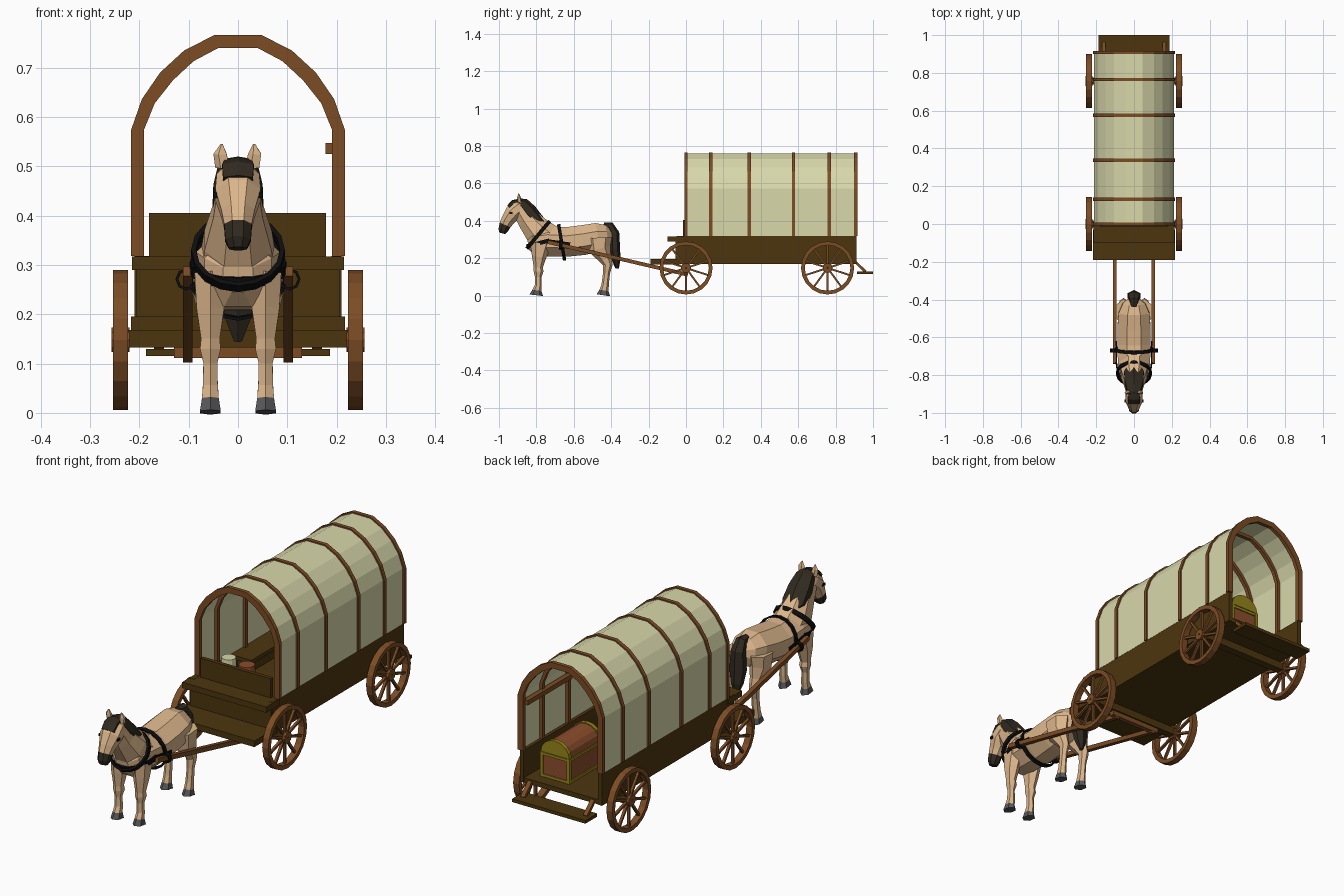
import bpy, bmesh, math
from mathutils import Vector as V

if "Cube" in bpy.data.objects:
    bpy.data.objects.remove(bpy.data.objects["Cube"])


def mat(name, *c):
    m = bpy.data.materials.new(name)
    m.diffuse_color = (*c, 1)
    m.use_nodes = True
    m.node_tree.nodes["Principled BSDF"].inputs["Base Color"].default_value = m.diffuse_color
    return m


TAN = mat("tan_coat", .72, .47, .26)
HAIR = mat("dark_hair", .03, .023, .014)
HOOF = mat("hoof_grey", .1, .1, .105)
LEATHER = mat("black_leather", .004, .004, .004)
PLANK = mat("dark_plank", .072, .036, .004)
WOOD = mat("brown_wood", .2, .072, .018)
CANVAS = mat("canvas", .69, .69, .41)
CHEST = mat("chest_wood", .26, .075, .025)
BRASS = mat("brass_trim", .3, .23, .01)


def make(name, verts, faces, mats, rule=None):
    me = bpy.data.meshes.new(name)
    me.from_pydata([tuple(v) for v in verts], [], faces)
    bm = bmesh.new()
    bm.from_mesh(me)
    bmesh.ops.recalc_face_normals(bm, faces=bm.faces)
    bm.to_mesh(me)
    bm.free()
    for m in mats if isinstance(mats, list) else [mats]:
        me.materials.append(m)
    if rule:
        for p in me.polygons:
            p.material_index = rule(p.center)
    ob = bpy.data.objects.new(name, me)
    bpy.context.collection.objects.link(ob)
    return ob


def skin(name, rings, mats, rule=None, closed=False):
    """Join equal rings of points; cap the ends unless closed."""
    n, k = len(rings[0]), len(rings)
    faces = [(i * n + j, i * n + (j + 1) % n, (i + 1) % k * n + (j + 1) % n, (i + 1) % k * n + j)
             for i in range(k if closed else k - 1) for j in range(n)]
    if not closed:
        faces += [tuple(range(n)), tuple(range((k - 1) * n, k * n))]
    return make(name, [p for r in rings for p in r], faces, mats, rule)


def box(name, x0, x1, y0, y1, z0, z1, m):
    return skin(name, [[(x0, y, z0), (x1, y, z0), (x1, y, z1), (x0, y, z1)] for y in (y0, y1)], m)


def beam(name, a, b, w, h, m):
    a, b = V(a), V(b)
    d = (b - a).normalized()
    s = d.cross(V((1, 0, 0)) if abs(d.x) < .9 else V((0, 0, 1))).normalized()
    t = d.cross(s)
    return skin(name, [[c + t * i * w / 2 + s * j * h / 2 for i, j in ((-1, -1), (1, -1), (1, 1), (-1, 1))]
                       for c in (a, b)], m)


def loft(name, pts, mats, rule=None, n=8):
    """Tube through (x, y, z, half width, half depth) stations."""
    rings = []
    for i, (x, y, z, rx, rd) in enumerate(pts):
        a, b = pts[max(i - 1, 0)], pts[min(i + 1, len(pts) - 1)]
        t = V((0, b[1] - a[1], b[2] - a[2])).normalized()
        nrm = V((0, -t.z, t.y))
        ang = [2 * math.pi * (j + .5) / n for j in range(n)]
        k = 1 / math.cos(math.pi / n)
        rings.append([V((x + rx * k * math.cos(q), y, z)) + nrm * rd * k * math.sin(q) for q in ang])
    return skin(name, rings, mats, rule)


def band(name, c, u, v, width, thick, m, n=16, a0=0, a1=360):
    """Flat strap bent round an ellipse with half axes u and v."""
    c, u, v = V(c), V(u), V(v)
    w = u.cross(v).normalized() * width / 2
    full = a1 - a0 == 360
    rings = []
    for i in range(n if full else n + 1):
        q = math.radians(a0 + (a1 - a0) * i / n)
        o = u * math.cos(q) + v * math.sin(q)
        e = o.normalized() * thick
        rings.append([c + o - w, c + o + e - w, c + o + e + w, c + o + w])
    return skin(name, rings, m, closed=full)


# wagon bed, seat and steps
box("floor", -.207, .207, -.05, .91, .17, .192, PLANK)
for s in (-1, 1):
    box("side_board", *sorted((s * .19, s * .21)), -.05, .912, .17, .318, PLANK)
box("front_board", -.207, .207, -.055, -.035, .17, .3, PLANK)
box("seat", -.215, .215, -.1, .0, .29, .317, PLANK)
box("seat_back", -.18, .178, -.016, .002, .315, .405, PLANK)
box("footboard", -.217, .217, -.19, -.03, .167, .195, PLANK)
box("rear_step", -.187, .187, .915, 1.0, .115, .13, PLANK)
for s in (-1, 1):
    beam("step_bracket", (s * .16, .9, .185), (s * .16, .96, .128), .02, .014, WOOD)

# axles and wheels
for y in (0, .757):
    box("axle", -.235, .235, y - .018, y + .018, .133, .168, PLANK)
    for s in (-1, 1):
        c = V((s * .238, y, .148))
        band("wheel_rim", c, (0, .122, 0), (0, 0, .122), .03, .02, WOOD, 20)
        loft_hub = band("wheel_hub", c, (0, .004, 0), (0, 0, .004), .036, .022, WOOD, 10)
        for i in range(10):
            q = math.pi * (i + .5) / 5
            d = V((0, math.cos(q), math.sin(q)))
            beam("spoke", c + d * .02, c + d * .126, .012, .01, WOOD)

# hoops and cover
half = [(.217, .318), (.217, .573), (.195, .636), (.158, .69), (.109, .735), (.048, .766)]


def arch(name, y0, y1, outer, inner, m):
    def side(off):
        p = [(x - off * min(1, x / .15), z - off * max(0, (z - .573) / .193)) for x, z in half]
        return p + [(-x, z) for x, z in reversed(p)]
    return skin(name, [[(a[0], y0, a[1]), (a[0], y1, a[1]), (b[0], y1, b[1]), (b[0], y0, b[1])]
                       for a, b in zip(side(outer), side(inner))], m)


for y in (.0, .132, .338, .575, .765, .908):
    arch("hoop", y - .009, y + .009, 0, .026, WOOD)
arch("canvas_cover", 0, .908, .006, .012, CANVAS)
box("inner_rail", .177, .2, .575, .9, .525, .547, WOOD)

# cargo: chest, bench, jar and bowl
cx, cw, cz = .07, .068, .192
box("chest_body", cx - cw, cx + cw, .62, .85, cz, cz + .115, CHEST)
for y in (.62, .85):
    for s in (-1, 1):
        x = cx + s * cw
        box("chest_corner", x - .007, x + .007, y - .007, y + .007, cz, cz + .115, BRASS)
for z in (cz, cz + .1):
    box("chest_band", cx - cw - .005, cx + cw + .005, .615, .855, z, z + .012, BRASS)


def lid(name, y0, y1, r, m):
    arc = [(cx + r * math.cos(math.pi * i / 8), cz + .115 + .9 * r * math.sin(math.pi * i / 8)) for i in range(9)]
    return skin(name, [[(x, y, z) for x, z in arc] for y in (y0, y1)], m)


lid("chest_lid", .62, .85, cw, CHEST)
lid("lid_trim_front", .615, .632, cw + .005, BRASS)
lid("lid_trim_back", .838, .855, cw + .005, BRASS)
box("bench", -.19, -.1, .24, .6, .3, .318, PLANK)
for y in (.25, .57):
    box("bench_leg", -.18, -.11, y, y + .02, .19, .3, PLANK)


def pot(name, x, y, z0, z1, r, m):
    return skin(name, [[(x + k * math.cos(i * math.pi / 6), y + k * math.sin(i * math.pi / 6), z) for i in range(12)]
                       for z, k in ((z0, r * .8), ((z0 + z1) / 2, r), (z1, r * .85))], m)


pot("jar", -.145, .14, .19, .36, .036, CANVAS)
pot("barrel", -.06, .15, .19, .345, .04, CHEST)

# pulling shafts
for s in (-1, 1):
    beam("shaft", (s * .102, -.74, .287), (s * .102, .01, .112), .02, .02, WOOD)
beam("shaft_crossbar", (-.13, 0, .122), (.13, 0, .122), .022, .022, WOOD)

# horse trunk, neck and head
loft("horse_body", [(0, -.845, .28, .03, .035), (0, -.815, .285, .068, .07), (0, -.74, .292, .085, .082),
                    (0, -.64, .287, .088, .079), (0, -.55, .297, .088, .08), (0, -.47, .312, .082, .077),
                    (0, -.42, .318, .06, .06), (0, -.395, .325, .025, .03)], TAN)
loft("horse_neck", [(0, -.745, .305, .075, .085), (0, -.795, .35, .068, .075), (0, -.845, .41, .05, .06),
                    (0, -.885, .47, .04, .048)], TAN)
loft("horse_head", [(0, -.865, .492, .03, .025), (0, -.892, .472, .043, .042), (0, -.925, .442, .046, .045),
                    (0, -.952, .405, .034, .036), (0, -.967, .378, .028, .031), (0, -.978, .35, .026, .026),
                    (0, -.982, .333, .018, .016)], [TAN, HAIR], lambda c: int(c.z < .376 and c.y < -.94))
for s in (-1, 1):
    loft("ear", [(s * .03, -.89, .497, .013, .01), (s * .035, -.893, .525, .012, .008),
                 (s * .033, -.895, .545, .002, .002)], TAN, n=5)
    box("eye", s * .045 - .005, s * .045 + .005, -.945, -.928, .436, .447, LEATHER)

# mane, forelock and tail
loft("mane", [(0, -.9, .508, .03, .012), (0, -.872, .492, .04, .028), (0, -.835, .45, .05, .034),
              (0, -.79, .4, .052, .03), (0, -.735, .368, .025, .014)], HAIR, n=6)
loft("forelock", [(0, -.885, .511, .026, .008), (0, -.925, .5, .032, .01), (0, -.948, .474, .03, .01)], HAIR, n=6)
loft("tail", [(0, -.44, .375, .014, .014), (0, -.405, .374, .022, .018), (0, -.382, .335, .03, .022),
              (0, -.38, .25, .035, .024), (0, -.373, .19, .025, .02), (0, -.368, .145, .008, .008)], HAIR, n=6)

# legs with hooves
front_leg = [(-.775, .28, .032, .05), (-.785, .21, .028, .034), (-.79, .15, .019, .021), (-.788, .13, .021, .023),
             (-.79, .1, .014, .015), (-.79, .055, .015, .016), (-.797, .028, .017, .021), (-.8, .002, .021, .032)]
hind_leg = [(-.465, .31, .04, .06), (-.462, .25, .036, .052), (-.435, .2, .024, .03), (-.418, .165, .019, .023),
            (-.425, .12, .014, .016), (-.432, .06, .015, .017), (-.438, .028, .017, .021), (-.442, .002, .021, .032)]
for s in (-1, 1):
    for name, leg in (("front_leg", front_leg), ("hind_leg", hind_leg)):
        loft(name, [(s * .056, *p) for p in leg], [TAN, HOOF], lambda c: int(c.z < .028), 6)

# harness
band("collar", (0, -.79, .325), (.085, 0, 0), (0, .055, .066), .02, .01, LEATHER)
band("girth", (0, -.665, .285), (.094, 0, 0), (0, -.015, .09), .018, .007, LEATHER)
band("breast_strap", (0, -.73, .295), (.09, 0, 0), (0, -.115, -.03), .022, .008, LEATHER, 10, 0, 180)
for s in (-1, 1):
    beam("side_strap", (s * .092, -.74, .293), (s * .094, -.62, .275), .006, .018, LEATHER)
    band("shaft_loop", (s * .104, -.67, .271), (.017, 0, 0), (0, 0, .017), .02, .006, LEATHER, 8)
